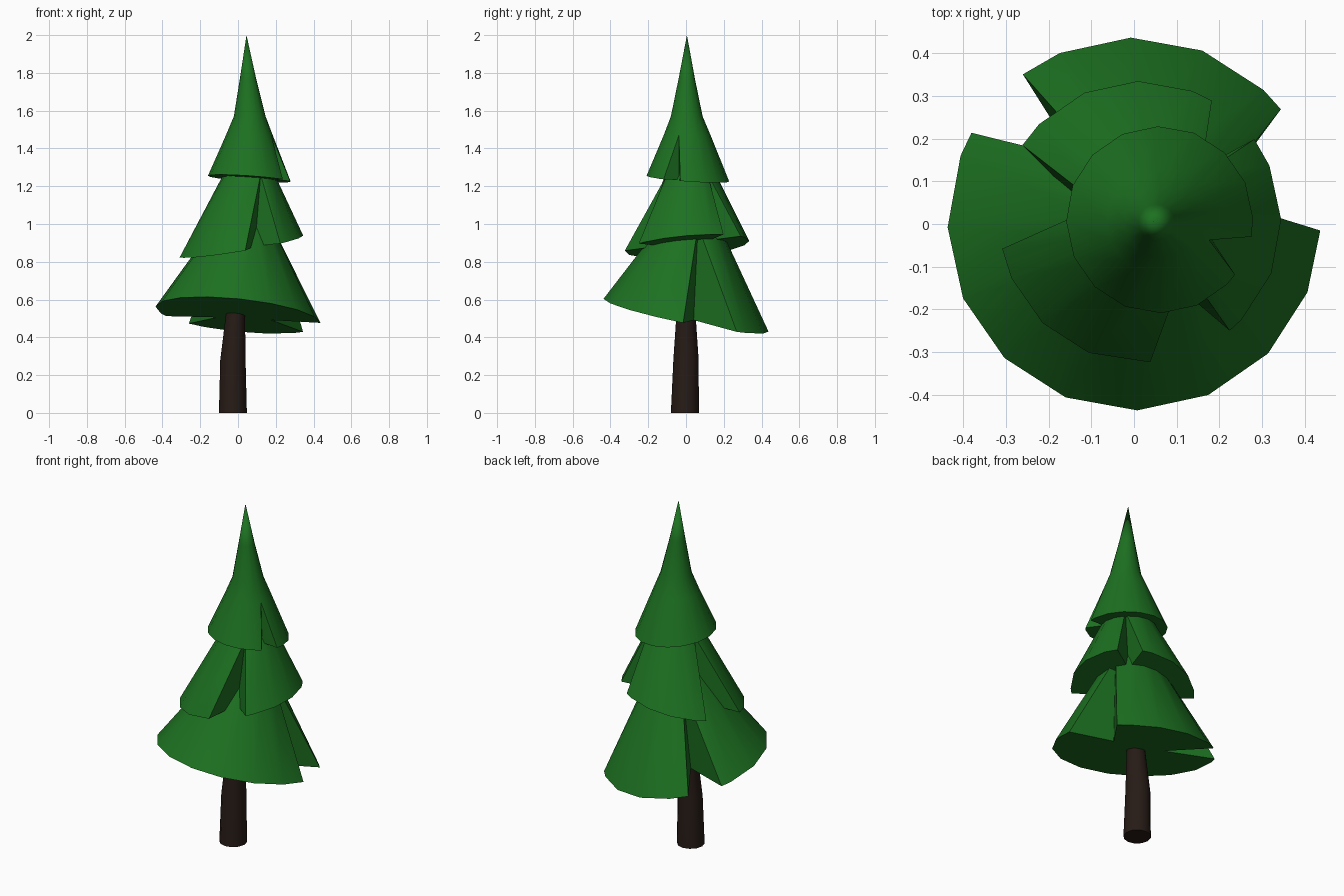
import bpy, bmesh, math
from mathutils import Vector

if "Cube" in bpy.data.objects:
    bpy.data.objects.remove(bpy.data.objects["Cube"])


def material(name, rgb):
    m = bpy.data.materials.new(name)
    m.diffuse_color = (*rgb, 1)
    m.use_nodes = True
    m.node_tree.nodes["Principled BSDF"].inputs["Base Color"].default_value = m.diffuse_color
    return m


GREEN = material("needles", (0.012, 0.165, 0.015))
BROWN = material("bark", (0.02, 0.011, 0.008))


def polar(center, r, deg, tilt=(0, 0)):
    """Point on a circle whose plane slopes by tilt."""
    a = math.radians(deg)
    x, y = r * math.cos(a), r * math.sin(a)
    return Vector(center) + Vector((x, y, tilt[0] * x + tilt[1] * y))


def loft(name, rings, mat, tip=None):
    """Skin equal-length rings of points, closing the bottom, and the top with a tip or cap."""
    bm = bmesh.new()
    loops = [[bm.verts.new(p) for p in ring] for ring in rings]
    n = len(loops[0])
    for lo, hi in zip(loops, loops[1:]):
        for i in range(n):
            j = (i + 1) % n
            bm.faces.new((lo[i], lo[j], hi[j], hi[i]))
    bm.faces.new(loops[0][::-1])
    if tip:
        t = bm.verts.new(tip)
        for i in range(n):
            bm.faces.new((loops[-1][i], loops[-1][(i + 1) % n], t))
    else:
        bm.faces.new(loops[-1])
    bmesh.ops.remove_doubles(bm, verts=bm.verts, dist=1e-5)
    me = bpy.data.meshes.new(name)
    bm.to_mesh(me)
    bm.free()
    ob = bpy.data.objects.new(name, me)
    bpy.context.collection.objects.link(ob)
    me.materials.append(mat)
    bpy.ops.object.select_all(action='DESELECT')
    ob.select_set(True)
    bpy.context.view_layer.objects.active = ob
    bpy.ops.object.shade_smooth_by_angle(angle=math.radians(32))
    return ob


def tier(name, rim, tilt, notches, rings, tip):
    """Cone skirt; each notch = (start, end, inner angle, inner radius) in degrees.
    rim and rings are (center, radius, ...); the first ring holds the notch tops."""
    center, radius = rim
    cols = []  # (rim angle, rim radius, angle at notch top)
    for k in range(16):
        a = k * 22.5 + 1
        if not any((a - s + 4) % 360 < e - s + 8 for s, e, _, _ in notches):
            cols.append((a, radius, a))
    for s, e, ai, ri in notches:
        cols += [(s % 360, radius, ai), (ai % 360, ri, ai), (e % 360, radius, ai)]
    cols.sort()
    loops = [[polar(center, r, a, tilt) for a, r, _ in cols]]
    for i, (c, r, slope) in enumerate(rings):
        t = (tilt[0] * slope, tilt[1] * slope)
        loops.append([polar(c, r, col[2] if i == 0 else col[0], t) for col in cols])
    return loft(name, loops, GREEN, tip)


# Trunk
trunk_rings = [((-0.027, -0.006, 0), 0.074), ((-0.027, 0.0, 0.28), 0.067),
               ((-0.013, 0.0, 0.53), 0.05), ((-0.01, 0.0, 0.62), 0.048)]
loft("trunk", [[polar(c, r, k * 30) for k in range(12)] for c, r in trunk_rings], BROWN)

# Lower branches
tier("lower_branches", ((0, 0, 0.517), 0.437), (-0.1, -0.2),
     [(-2, 38, 13, 0.18), (126.6, 150.7, 134.5, 0.155)],
     [((0.035, 0.03, 1.0), 0.15, 0.5)], (0.045, 0.03, 1.25))

# Middle branches
tier("middle_branches", ((0.015, 0.005, 0.883), 0.33), (0.168, 0.085),
     [(-86, -50.6, -62, 0.16), (36, 59.5, 43, 0.17), (147, 191, 170, 0.12)],
     [((0.055, 0.02, 1.26), 0.138, 0.2)], (0.06, 0.02, 1.5))

# Top branches with pointed spire
tier("top_branches", ((0.06, 0.01, 1.24), 0.219), (-0.07, -0.07),
     [(-36, -10.5, -20.6, 0.13)],
     [((0.06, 0.006, 1.47), 0.124, 0), ((0.062, 0.004, 1.57), 0.084, 0),
      ((0.053, 0.004, 1.77), 0.043, 0)], (0.045, 0.005, 2.0))
